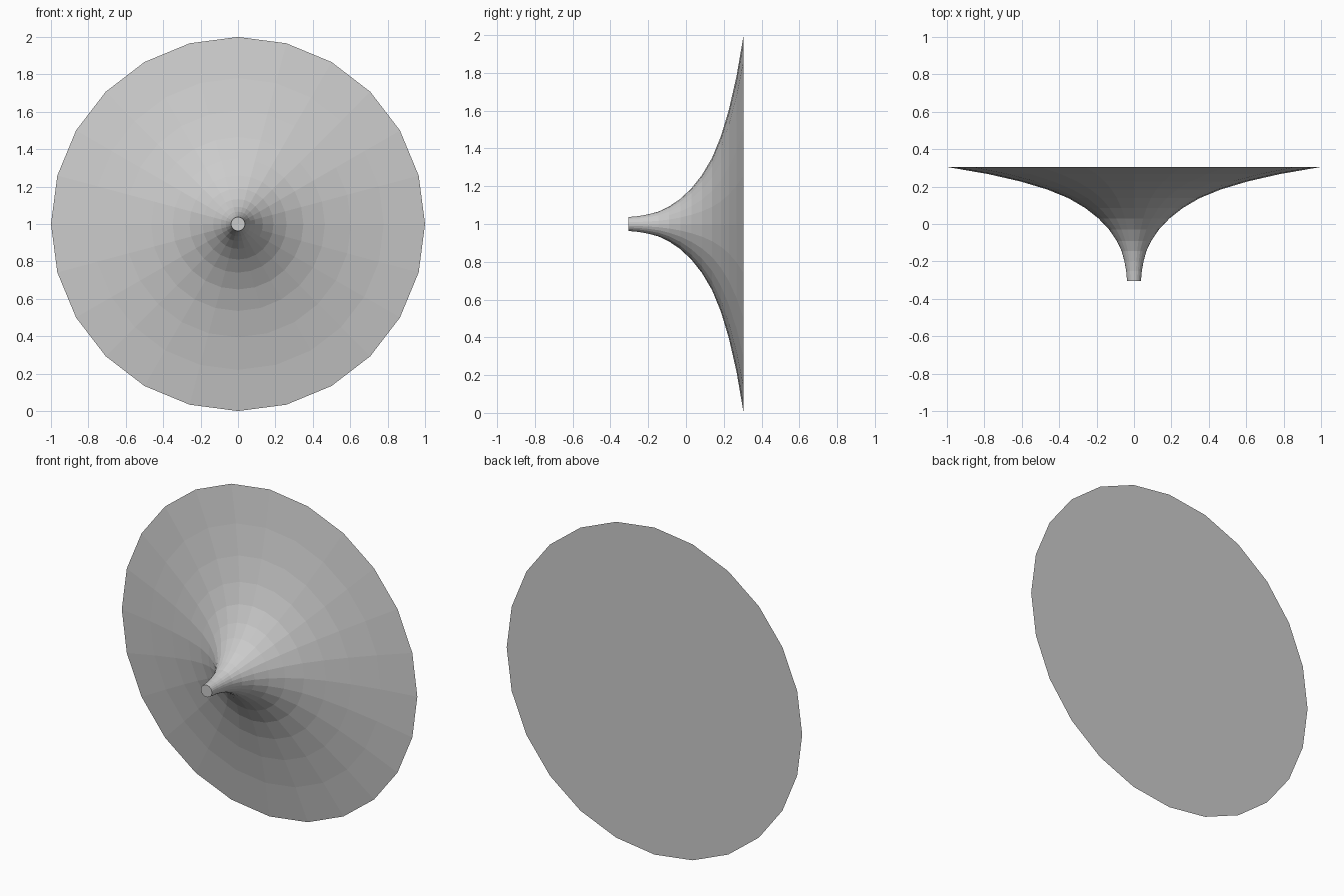
import bpy, bmesh, math

if "Cube" in bpy.data.objects:
    bpy.data.objects.remove(bpy.data.objects["Cube"])

SIDES = 24
# Flared profile: (y position, radius)
PROFILE = [(-0.305, 0.037), (-0.25, 0.042), (-0.20, 0.051), (-0.145, 0.066),
           (-0.09, 0.092), (-0.03, 0.133), (0.03, 0.19), (0.085, 0.26),
           (0.138, 0.35), (0.185, 0.465), (0.227, 0.605), (0.267, 0.78),
           (0.305, 1.0)]

bm = bmesh.new()
rings = []
for y, r in PROFILE:
    ring = []
    for i in range(SIDES):
        a = 2 * math.pi * i / SIDES
        ring.append(bm.verts.new((r * math.cos(a), y, 1 + r * math.sin(a))))
    rings.append(ring)

# Flared wall
for lo, hi in zip(rings, rings[1:]):
    for i in range(SIDES):
        j = (i + 1) % SIDES
        bm.faces.new((lo[i], lo[j], hi[j], hi[i]))

# Flat end caps
bm.faces.new(rings[0])
bm.faces.new(rings[-1])
bmesh.ops.recalc_face_normals(bm, faces=bm.faces)

mesh = bpy.data.meshes.new("flared_horn")
bm.to_mesh(mesh)
bm.free()
bpy.context.collection.objects.link(bpy.data.objects.new("flared_horn", mesh))
